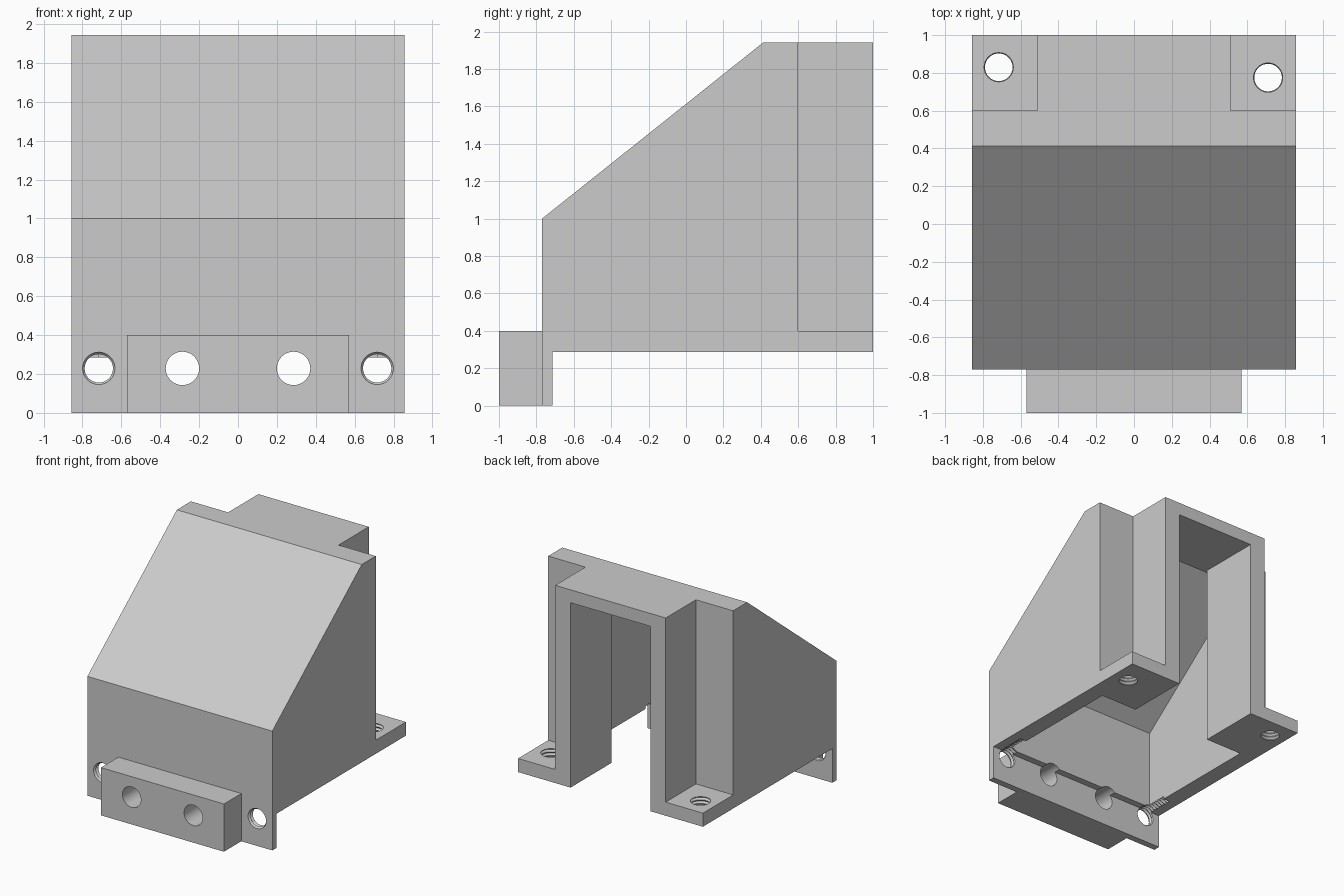
import bpy
import bmesh
import math
from mathutils import Matrix, Vector

cube = bpy.data.objects.get("Cube")
if cube:
    bpy.data.objects.remove(cube, do_unlink=True)

grey = bpy.data.materials.new("plain grey")
grey.use_nodes = True
COLOUR = (0.6, 0.6, 0.6, 1)
grey.diffuse_color = COLOUR
grey.node_tree.nodes["Principled BSDF"].inputs["Base Color"].default_value = COLOUR


def finish(name, bm):
    bmesh.ops.recalc_face_normals(bm, faces=bm.faces[:])
    mesh = bpy.data.meshes.new(name)
    bm.to_mesh(mesh)
    bm.free()
    mesh.materials.append(grey)
    obj = bpy.data.objects.new(name, mesh)
    bpy.context.collection.objects.link(obj)
    return obj


def side_prism(name, profile, half_width):
    """Extrude a (y, z) outline symmetrically along x."""
    bm = bmesh.new()
    face = bm.faces.new([bm.verts.new((-half_width, y, z)) for y, z in profile])
    grown = bmesh.ops.extrude_face_region(bm, geom=[face])["geom"]
    verts = [v for v in grown if isinstance(v, bmesh.types.BMVert)]
    bmesh.ops.translate(bm, verts=verts, vec=(2 * half_width, 0, 0))
    return finish(name, bm)


def box(name, low, high):
    bm = bmesh.new()
    low, high = Vector(low), Vector(high)
    size = Matrix.Diagonal((high - low).to_4d())
    bmesh.ops.create_cube(bm, size=1, matrix=Matrix.Translation((low + high) / 2) @ size)
    return finish(name, bm)


def lathe(name, profile, place, steps=32):
    """Spin a (radius, height) outline about z, then place it."""
    bm = bmesh.new()
    verts = [bm.verts.new((r, 0, h)) for r, h in profile]
    edges = [bm.edges.new(pair) for pair in zip(verts, verts[1:])]
    bmesh.ops.spin(bm, geom=verts + edges, cent=(0, 0, 0), axis=(0, 0, 1),
                   angle=math.tau, steps=steps)
    bmesh.ops.remove_doubles(bm, verts=bm.verts[:], dist=0.0001)
    bm.transform(place)
    return finish(name, bm)


def thread_profile(length, pitch=0.03, minor=0.073, major=0.086):
    points = [(0, 0)]
    count = round(length / pitch)
    for i in range(count):
        points += [(minor, i * pitch), (major, (i + 0.5) * pitch)]
    return points + [(minor, count * pitch), (0, count * pitch)]


def combine(target, tool, operation="DIFFERENCE"):
    tool.hide_render = True
    mod = target.modifiers.new(tool.name, "BOOLEAN")
    mod.operation = operation
    mod.solver = "EXACT"
    mod.object = tool
    bpy.context.view_layer.objects.active = target
    bpy.ops.object.modifier_apply(modifier=mod.name)
    bpy.data.objects.remove(tool, do_unlink=True)


# Sloped outer shell with the thin front lip hanging below it
housing = side_prism("sloped_housing", [
    (-0.77, 0), (-0.714, 0), (-0.714, 0.286), (1, 0.286),
    (1, 1.943), (0.414, 1.943), (-0.77, 1)], 0.857)

# Front block
combine(housing, box("front_block", (-0.57, -1, 0), (0.57, -0.74, 0.4)), "UNION")

# Hollow: wide chamber under the slope, then a narrow rear doorway
combine(housing, side_prism("chamber", [
    (-0.657, 0.2), (0.46, 0.2), (0.46, 1.835), (0.436, 1.835), (-0.657, 0.963)], 0.714))
combine(housing, box("rear_doorway", (-0.37, 0.45, 0.2), (0.37, 1.1, 1.835)))

# Rear corner cutaways that leave the two mounting feet
for side in (-1, 1):
    xs = sorted((side * 0.512, side * 0.95))
    combine(housing, box("corner_cutaway", (xs[0], 0.6, 0.4), (xs[1], 1.1, 2.1)))

# Plain and threaded front holes
to_back = Matrix.Rotation(-math.pi / 2, 4, "X")
for side in (-1, 1):
    bore = [(0, 0), (0.086, 0), (0.086, 0.5), (0, 0.5)]
    combine(housing, lathe("block_bore", bore,
                           Matrix.Translation((side * 0.286, -1.1, 0.229)) @ to_back))
    combine(housing, lathe("lip_thread", thread_profile(0.3),
                           Matrix.Translation((side * 0.716, -0.782, 0.229)) @ to_back))

# Threaded holes in the feet
for x, y in ((-0.716, 0.83), (0.71, 0.775)):
    combine(housing, lathe("foot_thread", thread_profile(0.18),
                           Matrix.Translation((x, y, 0.255))))

# Smooth bores, crisp edges
for obj in bpy.context.selected_objects:
    obj.select_set(False)
housing.select_set(True)
bpy.context.view_layer.objects.active = housing
bpy.ops.object.shade_smooth_by_angle(angle=math.radians(25))
